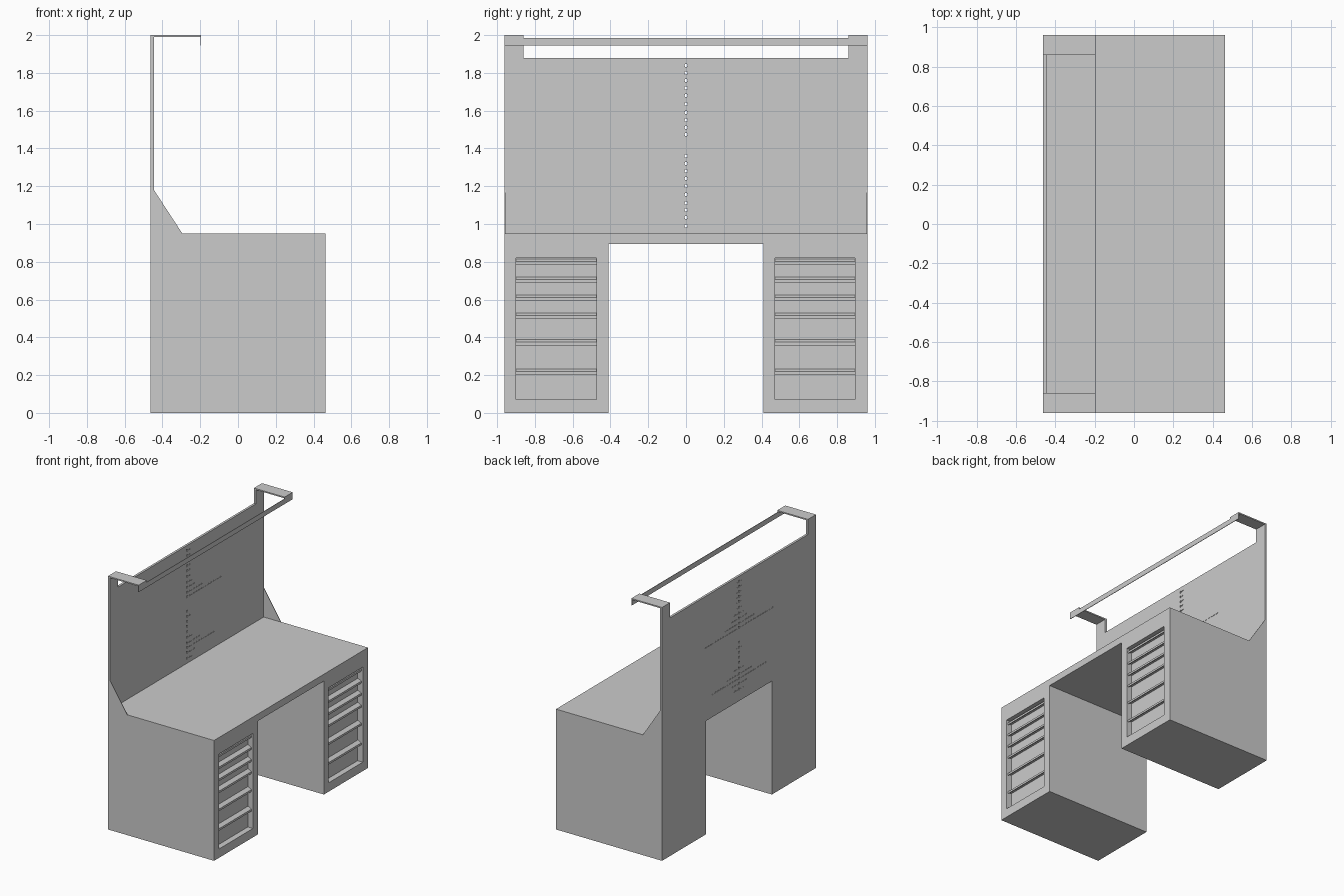
import bpy, bmesh, math

if "Cube" in bpy.data.objects:
    bpy.data.objects.remove(bpy.data.objects["Cube"])

B, F = -0.463, 0.463      # back and front faces
P = B + 0.018             # front of back panel


def finish(bm, name):
    bmesh.ops.recalc_face_normals(bm, faces=bm.faces[:])
    me = bpy.data.meshes.new(name)
    bm.to_mesh(me)
    bm.free()
    ob = bpy.data.objects.new(name, me)
    bpy.context.collection.objects.link(ob)
    return ob


def add_prism(bm, pts, a, b, axis):
    """Extrude a (y,z) profile along x, or an (x,z) profile along y."""
    put = (lambda p, t: (t, p[0], p[1])) if axis == 'x' else (lambda p, t: (p[0], t, p[1]))
    lo = [bm.verts.new(put(p, a)) for p in pts]
    hi = [bm.verts.new(put(p, b)) for p in pts]
    bm.faces.new(lo)
    bm.faces.new(hi[::-1])
    n = len(pts)
    for i in range(n):
        j = (i + 1) % n
        bm.faces.new((lo[i], lo[j], hi[j], hi[i]))


def add_box(bm, x0, x1, y0, y1, z0, z1):
    add_prism(bm, [(y0, z0), (y1, z0), (y1, z1), (y0, z1)], x0, x1, 'x')


def prism(name, pts, a, b, axis):
    bm = bmesh.new()
    add_prism(bm, pts, a, b, axis)
    return finish(bm, name)


def cut(ob, cutter):
    m = ob.modifiers.new("cut", 'BOOLEAN')
    m.operation = 'DIFFERENCE'
    m.solver = 'EXACT'
    m.object = cutter
    cutter.hide_render = True
    cutter.hide_set(True)


# Desk body with kneehole
desk = prism("desk_body", [(-.96, 0), (-.41, 0), (-.41, .895), (.41, .895), (.41, 0),
                           (.96, 0), (.96, .95), (-.96, .95)], B, F, 'x')

# Drawer recesses
R = F - 0.045
bm = bmesh.new()
for y0, y1 in ((-.9, -.475), (.47, .895)):
    add_box(bm, R, F + .05, y0, y1, .07, .82)
cut(desk, finish(bm, "recess_cutter"))

# Drawer handle lips
bm = bmesh.new()
for y0, y1 in ((-.9, -.475), (.47, .895)):
    for z in (.815, .72, .625, .53, .388, .233):
        add_prism(bm, [(R - .002, z), (R + .008, z), (R + .032, z - .014), (R + .032, z - .03),
                       (R + .026, z - .03), (R + .022, z - .02), (R - .002, z - .02)], y0, y1, 'y')
finish(bm, "drawer_handles")

# Back panel with two raised posts
panel = prism("back_panel", [(-.96, .95), (.96, .95), (.96, 2), (.86, 2), (.86, 1.88),
                             (-.86, 1.88), (-.86, 2), (-.96, 2)], B, P, 'x')

# Peg holes in the middle column, with shallow slot rows beside them
rows = [(1.84, .03), (1.80, .03), (1.76, .03), (1.72, .03), (1.68, .04), (1.635, .04),
        (1.59, .06), (1.55, .1), (1.51, .19), (1.475, .44), (1.36, 0), (1.32, .03),
        (1.28, 0), (1.24, 0), (1.2, 0), (1.155, .08), (1.11, .15), (1.075, .33),
        (1.035, .11), (.99, .06)]
bm = bmesh.new()
for z, reach in rows:
    hexagon = [(.009 * math.cos(k * math.pi / 3), z + .009 * math.sin(k * math.pi / 3))
               for k in range(6)]
    add_prism(bm, hexagon, B - .02, P + .02, 'x')
    for k in range(int(reach / .03)):
        y = .016 + k * .03
        add_box(bm, P - .003, P + .01, y, y + .018, z - .004, z + .004)
        for a in (y, -y - .018):
            add_box(bm, B - .01, B + .003, a, a + .018, z - .004, z + .004)
cut(panel, finish(bm, "peg_hole_cutter"))

# Side gussets, top arms and their front lips
for s, side in ((-1, "left"), (1, "right")):
    prism("gusset_" + side, [(P, .95), (-.295, .95), (P, 1.18)], s * .96, s * .956, 'y')
    bm = bmesh.new()
    add_box(bm, P, -.195, *sorted((s * .86, s * .96)), 1.99, 2)
    add_box(bm, -.199, -.195, *sorted((s * .86, s * .96)), 1.945, 1.99)
    finish(bm, "top_arm_" + side)

# Front rail between the arms
bm = bmesh.new()
add_box(bm, -.199, -.195, -.86, .86, 1.945, 1.985)
finish(bm, "front_rail")
